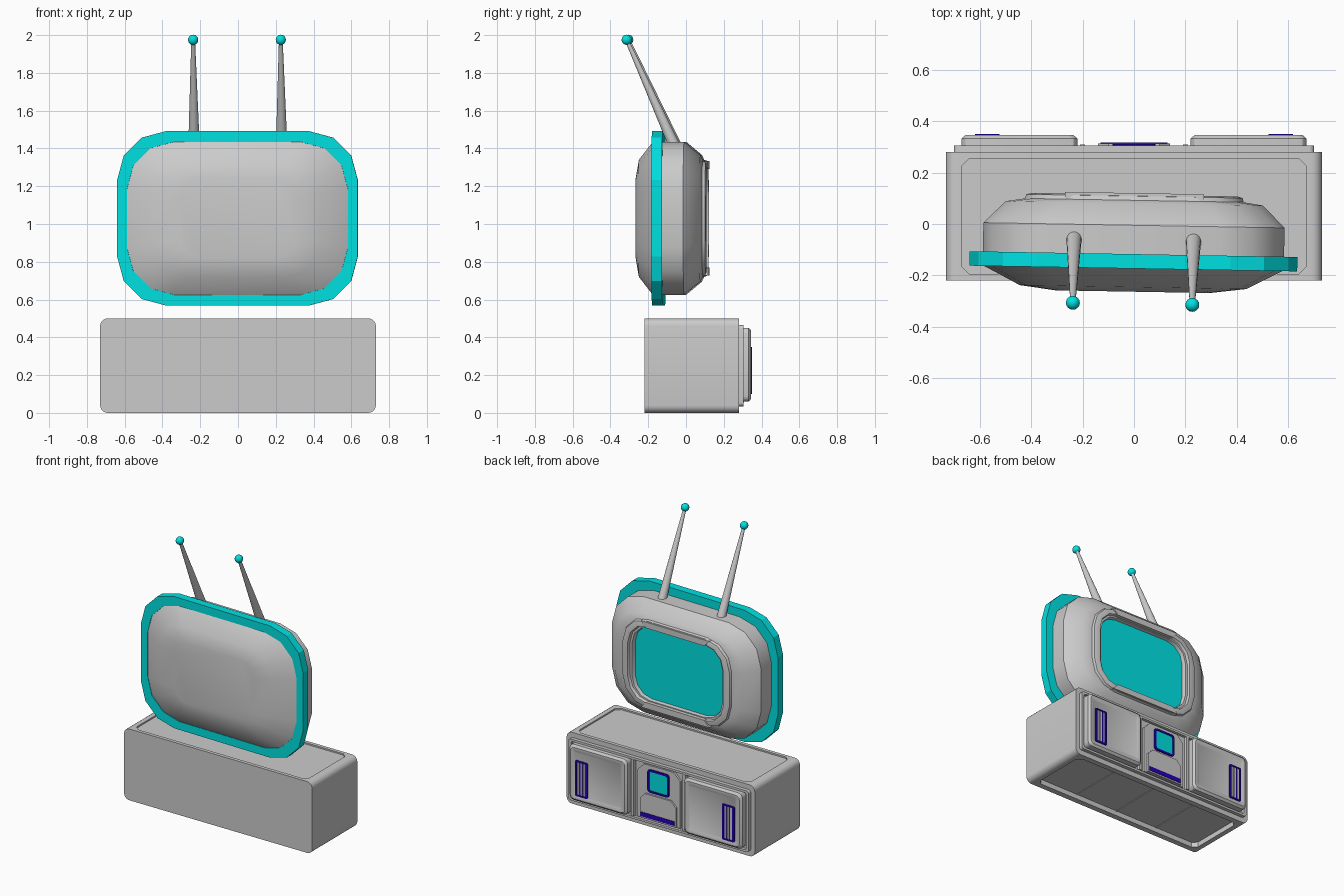
import bpy, bmesh, math
from mathutils import Vector, Matrix

if "Cube" in bpy.data.objects:
    bpy.data.objects.remove(bpy.data.objects["Cube"])


def material(name, rgb):
    m = bpy.data.materials.new(name)
    m.diffuse_color = (*rgb, 1)
    m.use_nodes = True
    m.node_tree.nodes["Principled BSDF"].inputs["Base Color"].default_value = m.diffuse_color
    return m


TEAL = material("teal", (0.0, 0.75, 0.76))
BLUE = material("deep_blue", (0.02, 0.0, 0.5))
TILT = Matrix.Rotation(math.radians(-1), 4, 'Z')
TV_Z = 1.03


def finish(name, bm, mat=None, angle=None, tilt=False):
    bmesh.ops.recalc_face_normals(bm, faces=bm.faces[:])
    if tilt:
        bm.transform(TILT)
    me = bpy.data.meshes.new(name)
    bm.to_mesh(me)
    bm.free()
    ob = bpy.data.objects.new(name, me)
    bpy.context.collection.objects.link(ob)
    if mat:
        me.materials.append(mat)
    if angle:
        bpy.ops.object.select_all(action='DESELECT')
        ob.select_set(True)
        bpy.context.view_layer.objects.active = ob
        bpy.ops.object.shade_smooth_by_angle(angle=math.radians(angle))
    return ob


def rounded(hw, hh, r, n):
    pts = []
    for q, (sx, sz) in enumerate([(1, 1), (-1, 1), (-1, -1), (1, -1)]):
        for i in range(n + 1):
            a = math.pi / 2 * (q + i / n)
            pts.append((sx * (hw - r) + r * math.cos(a), sz * (hh - r) + r * math.sin(a)))
    return pts


def loft(name, sections, cx=0, cz=0, n=3, closed=False, **kw):
    """Skin rounded rectangles (half width, half height, radius, y)."""
    bm = bmesh.new()
    rings = [[bm.verts.new((cx + x, y, cz + z)) for x, z in rounded(hw, hh, r, n)]
             for hw, hh, r, y in sections]
    pairs = list(zip(rings, rings[1:]))
    if closed:
        pairs.append((rings[-1], rings[0]))
    else:
        bm.faces.new(rings[0])
        bm.faces.new(rings[-1])
    for a, b in pairs:
        for i in range(len(a)):
            j = (i + 1) % len(a)
            bm.faces.new((a[i], a[j], b[j], b[i]))
    return finish(name, bm, **kw)


def prism(name, pts, y0, y1, **kw):
    """Extrude an x-z outline along y."""
    bm = bmesh.new()
    f = bm.faces.new([bm.verts.new((x, y0, z)) for x, z in pts])
    ex = bmesh.ops.extrude_face_region(bm, geom=[f])['geom']
    bmesh.ops.translate(bm, vec=(0, y1 - y0, 0),
                        verts=[v for v in ex if isinstance(v, bmesh.types.BMVert)])
    return finish(name, bm, **kw)


def box(name, x0, x1, y0, y1, z0, z1, **kw):
    return prism(name, [(x0, z0), (x1, z0), (x1, z1), (x0, z1)], y0, y1, **kw)


def tab(hw, z0, z1, c):
    return [(-hw, z0), (hw, z0), (hw, z1 - c), (hw - c, z1), (c - hw, z1), (-hw, z1 - c)]


def cut(ob, cutter):
    cutter.hide_render = True
    m = ob.modifiers.new("recess", 'BOOLEAN')
    m.operation, m.object, m.solver = 'DIFFERENCE', cutter, 'EXACT'
    bpy.context.view_layer.objects.active = ob
    bpy.ops.object.modifier_apply(modifier=m.name)
    bpy.data.objects.remove(cutter)


# Cabinet shell with stepped door frame on the +y side
cabinet = loft("cabinet", [(.73, .25, .04, -.22), (.73, .25, .04, .28), (.70, .215, .02, .28),
                           (.70, .215, .02, .305), (.68, .2, .015, .305), (.68, .2, .015, .285)],
               cz=.25, n=5, angle=30)


def recess(z0, z1, hx, y0, y1, c):
    cutter = loft("recess_cutter", [(hx, (y1 - y0) / 2, c, z0), (hx, (y1 - y0) / 2, c, z1)], n=1)
    cutter.data.transform(Matrix(((1, 0, 0, 0), (0, 0, 1, (y0 + y1) / 2), (0, 1, 0, 0), (0, 0, 0, 1))))
    bm = bmesh.new()
    bm.from_mesh(cutter.data)
    bmesh.ops.recalc_face_normals(bm, faces=bm.faces[:])
    bm.to_mesh(cutter.data)
    bm.free()
    return cutter


# Shallow tray on top, deeper recess underneath
cut(cabinet, recess(.49, .6, .67, -.195, .255, .03))
cut(cabinet, recess(-.1, .035, .67, -.18, .24, .03))
for i in (-1, 0, 1):
    box(f"underside_seam_{i + 2}", i * .335 - .003, i * .335 + .003, -.18, .24, .031, .037)

# Doors, vents and dividers
for side, s in (("left", -1), ("right", 1)):
    loft(f"{side}_door", [(.225, .195, .03, .283), (.225, .195, .03, .332), (.21, .18, .025, .345),
                          (.19, .16, .02, .345), (.185, .155, .02, .342)],
         cx=s * .445, cz=.255, n=3, angle=30)
    vx = s * .57
    loft(f"{side}_vent_frame", [(.048, .125, .006, .335), (.048, .125, .006, .349),
                                (.038, .115, .004, .349), (.038, .115, .004, .343)],
         cx=vx, cz=.225, n=1, mat=BLUE)
    for k in (-1, 0, 1):
        box(f"{side}_vent_bar_{k + 2}", vx + k * .023 - .006, vx + k * .023 + .006,
            .34, .348, .112, .338)
    box(f"{side}_divider", s * .2 - .01, s * .2 + .01, .28, .308, .055, .45)

# Centre control panel
prism("control_panel", tab(.165, .06, .44, .05), .28, .3)
prism("control_drawer", tab(.14, .065, .24, .04), .295, .312)
box("drawer_strip", -.13, .13, .305, .316, .075, .105, mat=BLUE)
loft("small_screen_frame", [(.083, .08, .018, .295), (.083, .08, .018, .311),
                            (.07, .067, .014, .311), (.07, .067, .014, .295)],
     cz=.335, n=2, closed=True, mat=BLUE)
loft("small_screen", [(.071, .068, .014, .297), (.071, .068, .014, .306)], cz=.335, n=2, mat=TEAL)

# Television shell: domed at -y, stepped screen surround at +y
loft("television_shell", [(.30, .21, .09, -.263), (.44, .31, .18, -.245), (.585, .405, .25, -.17),
                          (.585, .405, .25, -.005), (.5, .335, .21, .08), (.425, .31, .19, .092),
                          (.42, .305, .19, .108), (.40, .288, .18, .114), (.375, .27, .15, .114),
                          (.37, .265, .15, .095), (.355, .255, .14, .095), (.345, .25, .13, .065)],
     cz=TV_Z, angle=35, tilt=True)
loft("television_screen", [(.349, .253, .13, .06), (.349, .253, .13, .07)],
     cz=TV_Z, mat=TEAL, tilt=True)
loft("television_rim", [(.637, .462, .26, -.173), (.637, .462, .26, -.117),
                        (.575, .4, .25, -.117), (.585, .405, .25, -.173)],
     cz=TV_Z, closed=True, mat=TEAL, tilt=True)

# Raised pads above and below the screen
for side, s in (("upper", 1), ("lower", -1)):
    z = TV_Z + s * .285
    prism(f"{side}_screen_pad", [(-.27, z + s * .018), (.27, z + s * .018),
                                 (.23, z - s * .024), (-.23, z - s * .024)], .09, .12, tilt=True)

# Antennas with ball tips
for side, s in (("left", -1), ("right", 1)):
    a, b = Vector((s * .232, -.06, 1.42)), Vector((s * .232, -.31, 1.975))
    rot = (b - a).to_track_quat('Z', 'Y').to_matrix().to_4x4()
    bm = bmesh.new()
    bmesh.ops.create_cone(bm, cap_ends=True, segments=16, radius1=.03, radius2=.01,
                          depth=(b - a).length, matrix=Matrix.Translation((a + b) / 2) @ rot)
    finish(f"{side}_antenna", bm, angle=40, tilt=True)
    bm = bmesh.new()
    bmesh.ops.create_uvsphere(bm, u_segments=16, v_segments=10, radius=.027,
                              matrix=Matrix.Translation(b))
    finish(f"{side}_antenna_tip", bm, mat=TEAL, angle=40, tilt=True)
